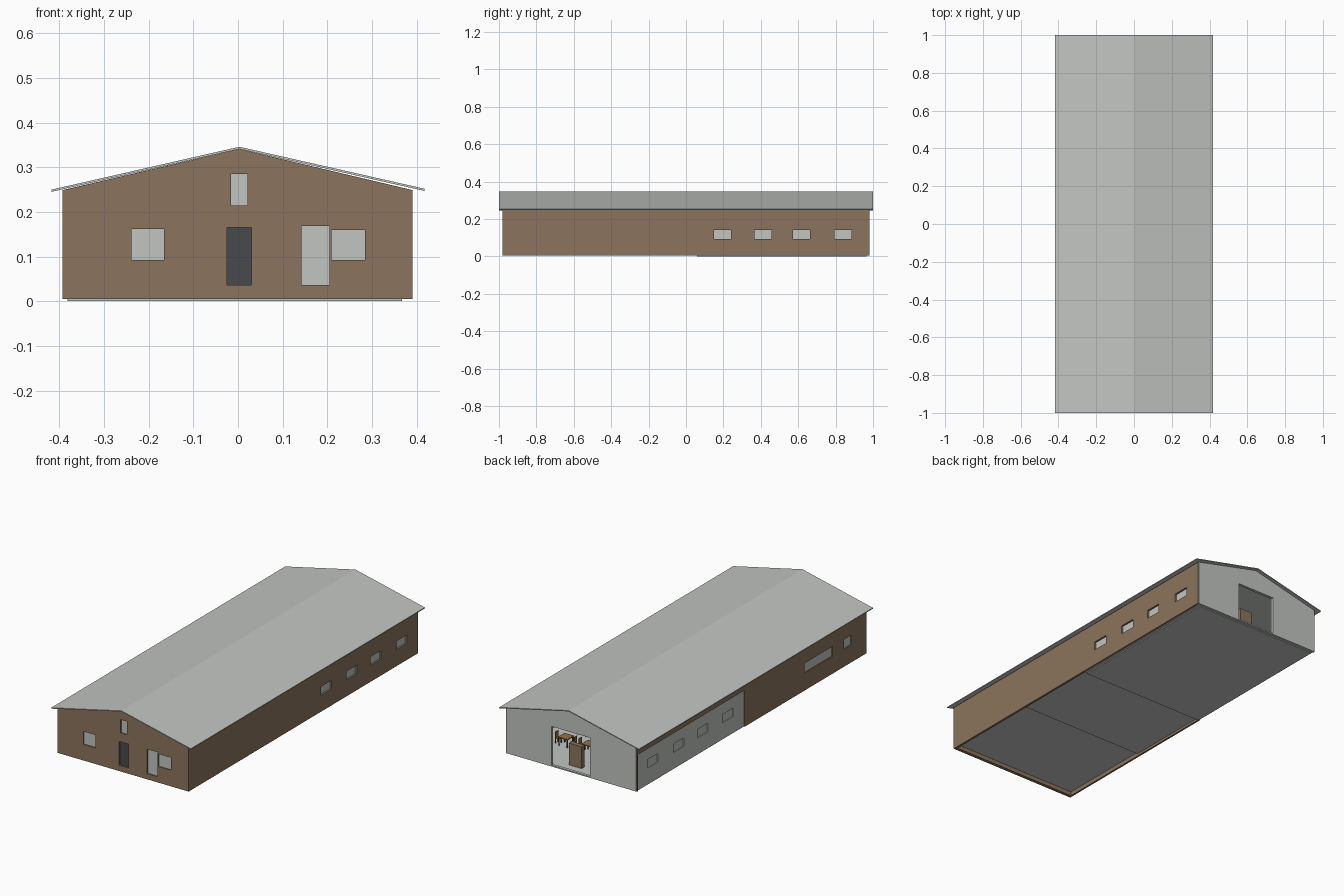
import bpy, bmesh

if "Cube" in bpy.data.objects:
    bpy.data.objects.remove(bpy.data.objects["Cube"])


def material(name, rgb):
    m = bpy.data.materials.new(name)
    m.diffuse_color = (*rgb, 1)
    m.use_nodes = True
    m.node_tree.nodes["Principled BSDF"].inputs["Base Color"].default_value = m.diffuse_color
    return m


BROWN = material("brown_cladding", (0.26, 0.175, 0.11))
GREY = material("light_grey", (0.54, 0.56, 0.54))
DARK = material("dark_door", (0.065, 0.068, 0.07))
WOOD = material("furniture_wood", (0.3, 0.16, 0.06))


def finish(name, bm, mat):
    bmesh.ops.recalc_face_normals(bm, faces=bm.faces)
    me = bpy.data.meshes.new(name)
    bm.to_mesh(me)
    bm.free()
    me.materials.append(mat)
    ob = bpy.data.objects.new(name, me)
    bpy.context.collection.objects.link(ob)
    return ob


def prism(name, profile, y0, y1, mat):
    """Extrude an (x, z) outline along y."""
    bm = bmesh.new()
    face = bm.faces.new([bm.verts.new((x, y0, z)) for x, z in profile])
    ext = bmesh.ops.extrude_face_region(bm, geom=[face])
    moved = [v for v in ext["geom"] if isinstance(v, bmesh.types.BMVert)]
    bmesh.ops.translate(bm, verts=moved, vec=(0, y1 - y0, 0))
    return finish(name, bm, mat)


def box(name, x, y, z, mat):
    return prism(name, [(x[0], z[0]), (x[1], z[0]), (x[1], z[1]), (x[0], z[1])],
                 y[0], y[1], mat)


def cut(ob, x, y, z):
    """Cut a box-shaped opening and discard the cutter."""
    c = box("cutter", x, y, z, ob.data.materials[0])
    c.hide_render = True
    mod = ob.modifiers.new("opening", "BOOLEAN")
    mod.operation = "DIFFERENCE"
    mod.solver = "EXACT"
    mod.object = c
    bpy.context.view_layer.objects.active = ob
    bpy.ops.object.modifier_apply(modifier=mod.name)
    bpy.data.objects.remove(c)


# Gable outline, shared by the end walls and partitions
RIDGE, EAVE = 0.341, 0.249


def gable(inset, base=0.005):
    e = EAVE + inset * 0.235
    return [(-0.393 + inset, base), (0.391 - inset, base), (0.391 - inset, e),
            (0.003, RIDGE), (-0.393 + inset, e)]


# Roof
t = 0.005
prism("roof", [(-0.418, 0.245), (0.003, 0.341), (0.418, 0.247),
               (0.418, 0.247 + t), (0.003, 0.341 + t), (-0.418, 0.245 + t)], -1, 1, GREY)

# Front wall with recessed panes and doors
front = prism("front_wall", gable(0), -0.98, -0.962, BROWN)
front_openings = [
    ("front_window_left", -0.239, -0.166, 0.092, 0.162, GREY),
    ("gable_window", -0.016, 0.021, 0.214, 0.285, GREY),
    ("front_door", -0.025, 0.03, 0.036, 0.165, DARK),
    ("glazed_door", 0.142, 0.205, 0.036, 0.168, GREY),
    ("front_window_right", 0.209, 0.284, 0.092, 0.16, GREY),
]
for name, x0, x1, z0, z1, mat in front_openings:
    cut(front, (x0, x1), (-1, -0.94), (z0, z1))
    box(name, (x0, x1), (-0.974, -0.966), (z0, z1), mat)

# Rear wall with the wide doorway
rear = prism("rear_wall", gable(0.004), 0.966, 0.981, GREY)
cut(rear, (-0.112, 0.118), (0.9, 1.0), (0.012, 0.222))

# Side walls
right = box("right_wall", (0.379, 0.391), (-0.963, 0.98), (0.005, EAVE), BROWN)
left = box("left_wall", (-0.393, -0.383), (-0.963, 0.98), (0.005, EAVE), BROWN)
right_liner = box("right_liner", (0.367, 0.379), (0.06, 0.966), (0.005, EAVE), GREY)
left_liner = box("left_liner", (-0.388, -0.372), (0.06, 0.968), (0.005, 0.245), GREY)
cut(left, (-0.45, -0.35), (0.06, 0.97), (-0.02, 0.202))

# Rear hall windows on both sides
for i, y in enumerate((0.196, 0.412, 0.618, 0.84)):
    ys, zs = (y - 0.045, y + 0.045), (0.093, 0.14)
    for wall in (right, right_liner):
        cut(wall, (0.3, 0.45), ys, zs)
    cut(left_liner, (-0.45, -0.3), ys, zs)
    box(f"right_window_{i}", (0.375, 0.381), ys, zs, GREY)
    box(f"left_window_{i}", (-0.384, -0.378), ys, zs, GREY)

# Front left side windows
for name, y0, y1 in (("long_side_window", -0.69, -0.45), ("small_side_window", -0.85, -0.787)):
    cut(left, (-0.45, -0.35), (y0, y1), (0.1, 0.152))
    box(name, (-0.388, -0.383), (y0, y1), (0.1, 0.152), GREY)

# Floors: low rear hall, raised middle and front rooms
box("rear_floor", (-0.382, 0.367), (0.06, 0.966), (0, 0.007), GREY)
box("middle_floor", (-0.383, 0.367), (-0.43, 0.06), (0.018, 0.026), GREY)
box("front_floor", (-0.383, 0.379), (-0.962, -0.43), (0.027, 0.036), GREY)

# Cross partitions
for i, y in enumerate((0.06, -0.43)):
    prism(f"partition_{i}", gable(0.022, 0.03 if i else 0.007), y, y + 0.01, GREY)

# Reception counter just inside the doorway
box("counter", (-0.02, 0.055), (0.895, 0.92), (0.007, 0.125), BROWN)


# Tables and chairs in the hall
def legs(name, x, y, r, top):
    for sx in (-1, 1):
        for sy in (-1, 1):
            cx, cy = x + sx * r, y + sy * r
            box(name, (cx - .002, cx + .002), (cy - .002, cy + .002), (0.007, top), DARK)


for x in (0.06, 0.2):
    for y in (0.58, 0.74):
        box("table_top", (x - .028, x + .028), (y - .028, y + .028), (0.05, 0.055), WOOD)
        legs("table_leg", x, y, 0.024, 0.05)
        for s in (-1, 1):
            cx = x + s * 0.045
            box("chair_seat", (cx - .012, cx + .012), (y - .012, y + .012), (0.033, 0.037), WOOD)
            bx = cx + s * 0.011
            box("chair_back", (bx - .002, bx + .002), (y - .012, y + .012), (0.037, 0.068), WOOD)
            legs("chair_leg", cx, y, 0.01, 0.033)
